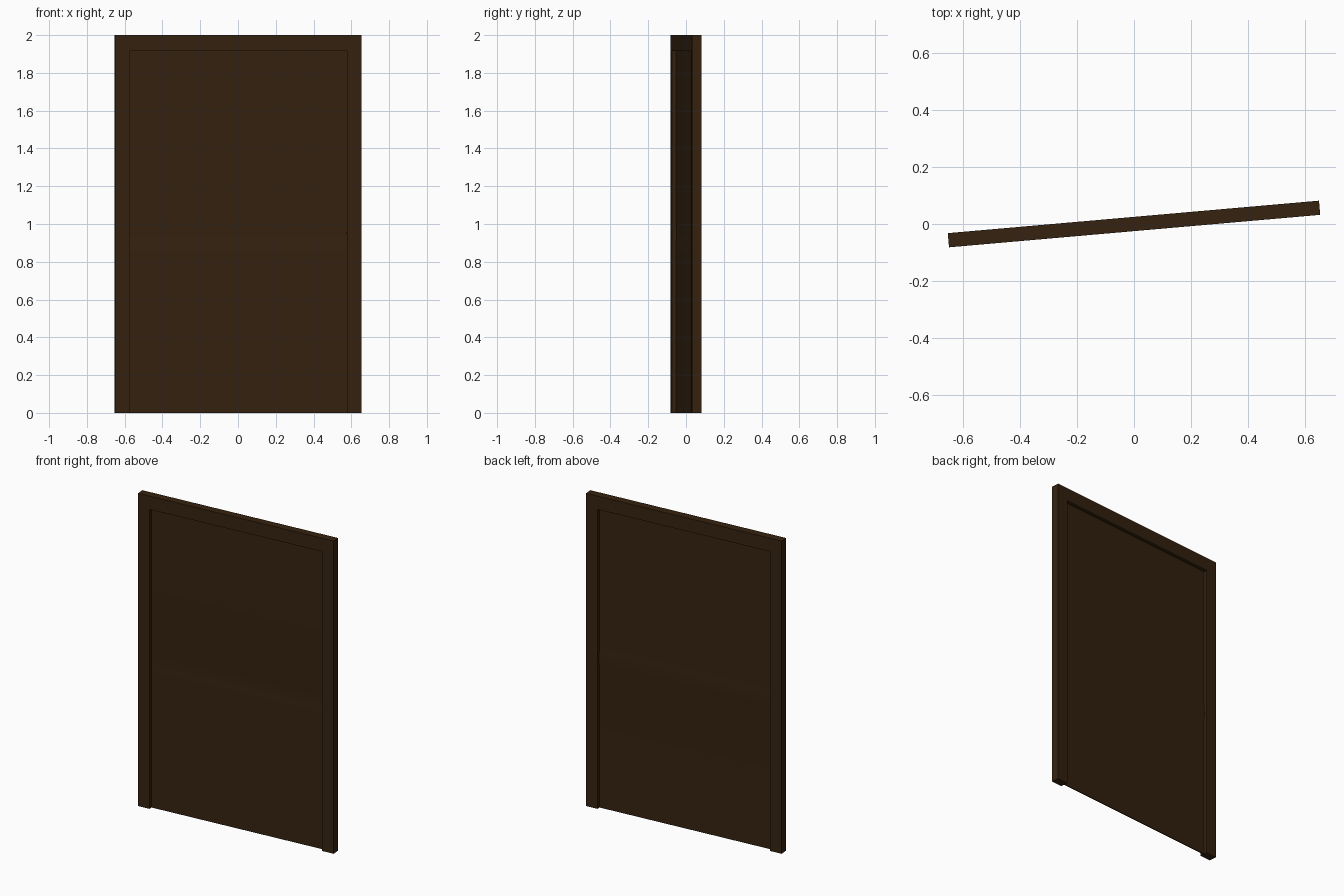
import bpy, bmesh, math
from mathutils import Matrix, Vector

if "Cube" in bpy.data.objects:
    bpy.data.objects.remove(bpy.data.objects["Cube"])

TURN = Matrix.Rotation(math.radians(5.0), 4, 'Z')   # whole door stands slightly turned
HALF, INNER = 0.655, 0.578                          # frame half width, opening half width
TOP, LINTEL = 2.0, 1.915
DEPTH, SHEET = 0.05, 0.006

wood = bpy.data.materials.new("dark_brown_wood")
wood.diffuse_color = (0.036, 0.016, 0.005, 1.0)
wood.use_nodes = True
wood.node_tree.nodes["Principled BSDF"].inputs["Base Color"].default_value = wood.diffuse_color


def prism(name, outline, sweep):
    """Sweep a closed outline along a vector into a solid."""
    bm = bmesh.new()
    face = bm.faces.new([bm.verts.new(p) for p in outline])
    ext = bmesh.ops.extrude_face_region(bm, geom=[face], use_keep_orig=True)
    moved = [g for g in ext["geom"] if isinstance(g, bmesh.types.BMVert)]
    bmesh.ops.translate(bm, verts=moved, vec=Vector(sweep))
    bmesh.ops.recalc_face_normals(bm, faces=bm.faces)
    bm.transform(TURN)
    mesh = bpy.data.meshes.new(name)
    bm.to_mesh(mesh)
    bm.free()
    mesh.materials.append(wood)
    obj = bpy.data.objects.new(name, mesh)
    bpy.context.collection.objects.link(obj)
    return obj


# Frame: two posts and a lintel as one upside-down U
half_u = [(HALF, 0), (HALF, TOP)]
inner_u = [(INNER, LINTEL), (INNER, 0)]
u_shape = ([(-x, z) for x, z in half_u] + half_u[::-1]
           + inner_u[::-1] + [(-x, z) for x, z in inner_u])
prism("door_frame", [(x, -DEPTH / 2, z) for x, z in u_shape], (0, DEPTH, 0))

# Door leaf: thin sheet with a very shallow bend across the middle
bend = [(0, 0), (0.84, 0), (0.90, 0.001), (0.95, 0.004), (1.0, 0.001), (1.06, 0), (LINTEL, 0)]
front = [(-INNER, y - SHEET / 2, z) for z, y in bend]
back = [(-INNER, y + SHEET / 2, z) for z, y in reversed(bend)]
leaf = prism("door_leaf", front + back, (2 * INNER, 0, 0))
bpy.context.view_layer.objects.active = leaf
leaf.select_set(True)
bpy.ops.object.shade_smooth_by_angle(angle=math.radians(30))
